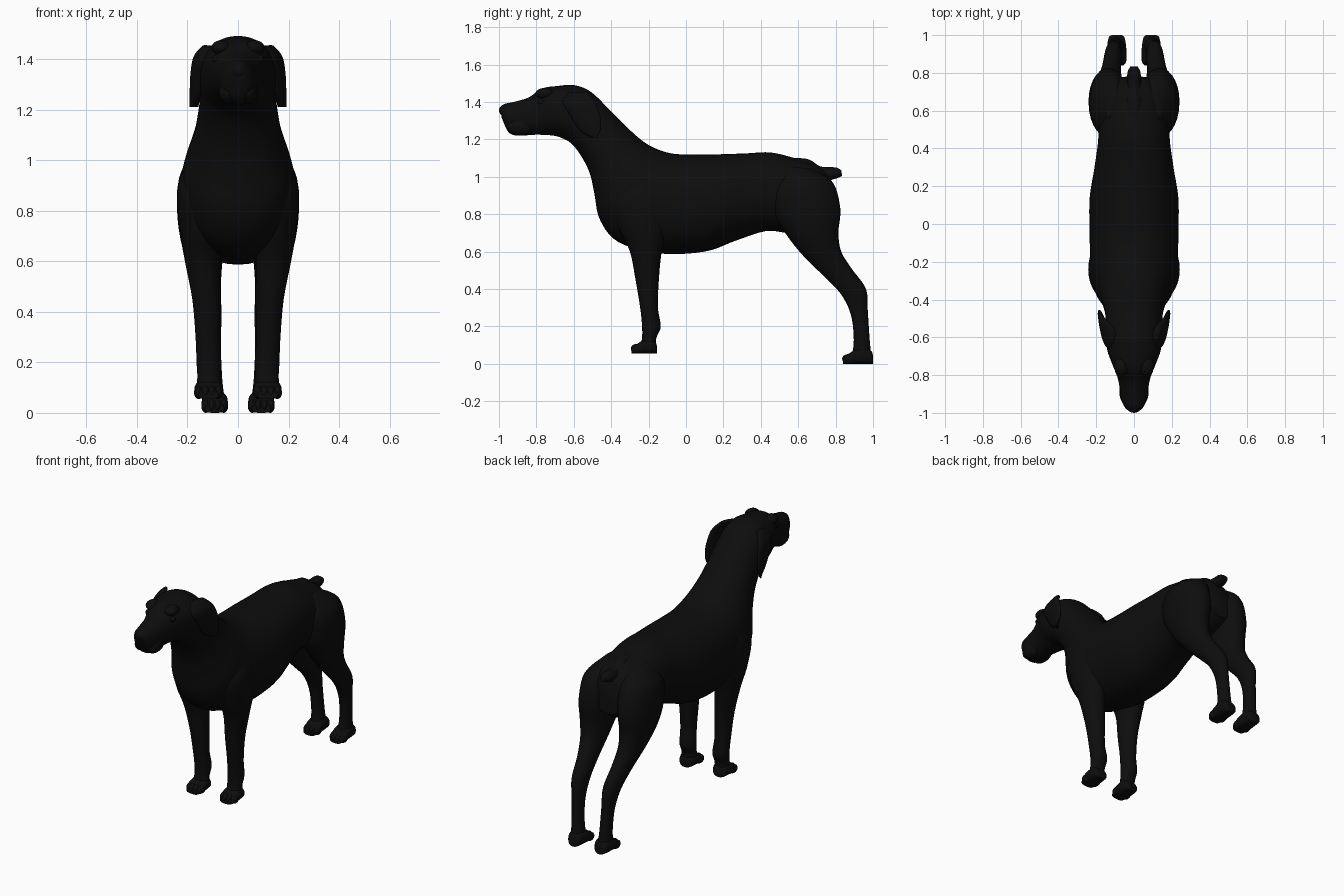
import bpy
import bmesh
import math
from mathutils import Vector

default_cube = bpy.data.objects.get("Cube")
if default_cube:
    bpy.data.objects.remove(default_cube, do_unlink=True)


def make_material(name, colour):
    material = bpy.data.materials.new(name)
    material.use_nodes = True
    material.diffuse_color = colour
    shader = material.node_tree.nodes["Principled BSDF"]
    shader.inputs["Base Color"].default_value = colour
    shader.inputs["Roughness"].default_value = 0.8
    return material


black_coat = make_material("black coat", (0.004, 0.004, 0.004, 1))


def finish(name, bm):
    """Turn a bmesh into a smooth shaded, coloured object."""
    bmesh.ops.recalc_face_normals(bm, faces=bm.faces)
    mesh = bpy.data.meshes.new(name)
    bm.to_mesh(mesh)
    bm.free()
    mesh.materials.append(black_coat)
    obj = bpy.data.objects.new(name, mesh)
    bpy.context.collection.objects.link(obj)
    bpy.ops.object.select_all(action="DESELECT")
    obj.select_set(True)
    bpy.context.view_layer.objects.active = obj
    bpy.ops.object.shade_smooth_by_angle(angle=math.radians(50))
    return obj


def spline(rows, steps):
    """Pass a smooth curve through rows of numbers."""
    rows = [Vector(row) for row in rows]
    result = []
    for i in range(len(rows) - 1):
        a, b = rows[max(i - 1, 0)], rows[i]
        c, d = rows[i + 1], rows[min(i + 2, len(rows) - 1)]
        for k in range(steps):
            t = k / steps
            result.append(b + (c - a) * (t / 2)
                          + (a * 2 - b * 5 + c * 4 - d) * (t * t / 2)
                          + (b * 3 - a - c * 3 + d) * (t ** 3 / 2))
    result.append(rows[-1])
    return result


def loft(name, rows, side=1, power=1.0, flare=0.0, steps=5, sides=28):
    """Skin oval sections: edge y, z; opposite edge y, z; centre x; half width."""
    bm = bmesh.new()
    rings = []
    for y1, z1, y2, z2, x, half in spline(rows, steps):
        ring = []
        for k in range(sides):
            angle = math.tau * k / sides
            c, s = math.cos(angle), math.sin(angle)
            across = math.copysign(abs(c) ** power, c)
            along = math.copysign(abs(s) ** power, s)
            t = (1 - along) / 2
            px = x + half * across + flare * (t - 0.5)
            ring.append(bm.verts.new((side * px, y1 + (y2 - y1) * t, z1 + (z2 - z1) * t)))
        rings.append(ring)
    for lower, upper in zip(rings, rings[1:]):
        for k in range(sides):
            j = (k + 1) % sides
            bm.faces.new((lower[k], lower[j], upper[j], upper[k]))
    bm.faces.new(rings[0])
    bm.faces.new(rings[-1])
    return finish(name, bm)


def ball(name, centre, size):
    bm = bmesh.new()
    bmesh.ops.create_uvsphere(bm, u_segments=20, v_segments=12, radius=1)
    bmesh.ops.scale(bm, vec=size, verts=bm.verts)
    bmesh.ops.translate(bm, vec=centre, verts=bm.verts)
    return finish(name, bm)


def paw(prefix, x, front, back, base, height, half):
    """Rounded foot with four toes and a flat sole."""
    length = back - front
    profile = [(0.06, 0.40, 0.72), (0.22, 0.62, 0.95), (0.5, 0.95, 1.0),
               (0.8, 1.0, 0.9), (0.95, 0.8, 0.75), (1.0, 0.5, 0.5)]
    loft(prefix + "_paw", [(front + length * t, base + height * h,
                           front + length * t, base, x, half * w)
                          for t, h, w in profile], power=0.75)
    for i in range(4):
        offset = (i - 1.5) / 1.5
        ball(f"{prefix}_toe_{i + 1}",
             (x + offset * half * 0.68, front + 0.034 + abs(offset) * 0.014, base + 0.026),
             (half * 0.34, 0.034, 0.026))


# Trunk, neck and head in one skin: upper line, lower line, half width
trunk = [
    (-.995, 1.37, -.985, 1.315, .028), (-.97, 1.39, -.95, 1.24, .055),
    (-.92, 1.4, -.9, 1.22, .07), (-.84, 1.425, -.8, 1.225, .085),
    (-.77, 1.472, -.71, 1.22, .115), (-.69, 1.485, -.66, 1.205, .14),
    (-.6, 1.49, -.61, 1.175, .15), (-.51, 1.455, -.56, 1.11, .148),
    (-.41, 1.36, -.515, 1.02, .155), (-.3, 1.25, -.49, .91, .175),
    (-.2, 1.17, -.46, .77, .21), (-.08, 1.125, -.36, .65, .23),
    (.05, 1.12, -.14, .59, .235), (.17, 1.12, .1, .6, .235),
    (.32, 1.125, .27, .66, .21), (.45, 1.13, .43, .71, .19),
    (.58, 1.1, .56, .7, .185), (.7, 1.06, .7, .73, .16),
    (.77, 1.0, .78, .78, .1)]
loft("body_and_head", [row[:4] + (0, row[4]) for row in trunk], power=0.94, sides=40)

# Docked tail with a thick root
loft("tail", [(.54, 1.1, .54, 1.0, 0, .065), (.65, 1.095, .65, .99, 0, .05),
              (.72, 1.055, .73, .975, 0, .038), (.8, 1.05, .8, .99, 0, .035),
              (.83, 1.035, .835, 1.005, 0, .02)])

# Nose pad
ball("nose", (0, -.965, 1.355), (.038, .035, .032))

hind_leg = [
    (.53, 1.06, .68, 1.04, .09, .05), (.46, .94, .785, .97, .125, .1),
    (.47, .81, .825, .83, .135, .106), (.53, .7, .815, .7, .138, .092),
    (.62, .585, .83, .6, .132, .07), (.74, .465, .885, .51, .12, .052),
    (.83, .37, .962, .4, .11, .045), (.882, .26, .972, .28, .104, .036),
    (.897, .13, .982, .13, .098, .036), (.888, .05, .99, .05, .094, .042)]
front_leg = [
    (-.3, 1.02, -.16, 1.04, .13, .06), (-.39, .88, -.09, .9, .15, .09),
    (-.36, .73, -.1, .73, .147, .085), (-.3, .6, -.13, .6, .14, .07),
    (-.27, .45, -.145, .45, .125, .056), (-.245, .3, -.15, .3, .12, .048),
    (-.235, .2, -.135, .2, .115, .049), (-.235, .14, -.158, .14, .115, .046),
    (-.245, .09, -.162, .09, .117, .05)]
ear = [
    (-.63, 1.45, -.53, 1.455, .115, .02), (-.66, 1.4, -.49, 1.41, .15, .022),
    (-.62, 1.33, -.46, 1.33, .165, .019), (-.57, 1.25, -.455, 1.26, .17, .015),
    (-.51, 1.21, -.475, 1.21, .175, .009)]

# Paired parts
for side, label in ((1, "left"), (-1, "right")):
    loft(label + "_hind_leg", hind_leg, side)
    paw(label + "_hind", side * .092, .83, 1.0, 0, .085, .052)
    loft(label + "_front_leg", front_leg, side)
    paw(label + "_front", side * .117, -.3, -.155, .055, .075, .056)
    loft(label + "_ear", ear, side, flare=0.03)
    ball(label + "_eye", (side * .083, -.775, 1.4), (.018, .02, .018))
    ball(label + "_brow", (side * .065, -.755, 1.445), (.04, .05, .03))
    ball(label + "_lip", (side * .038, -.885, 1.27), (.04, .075, .048))
